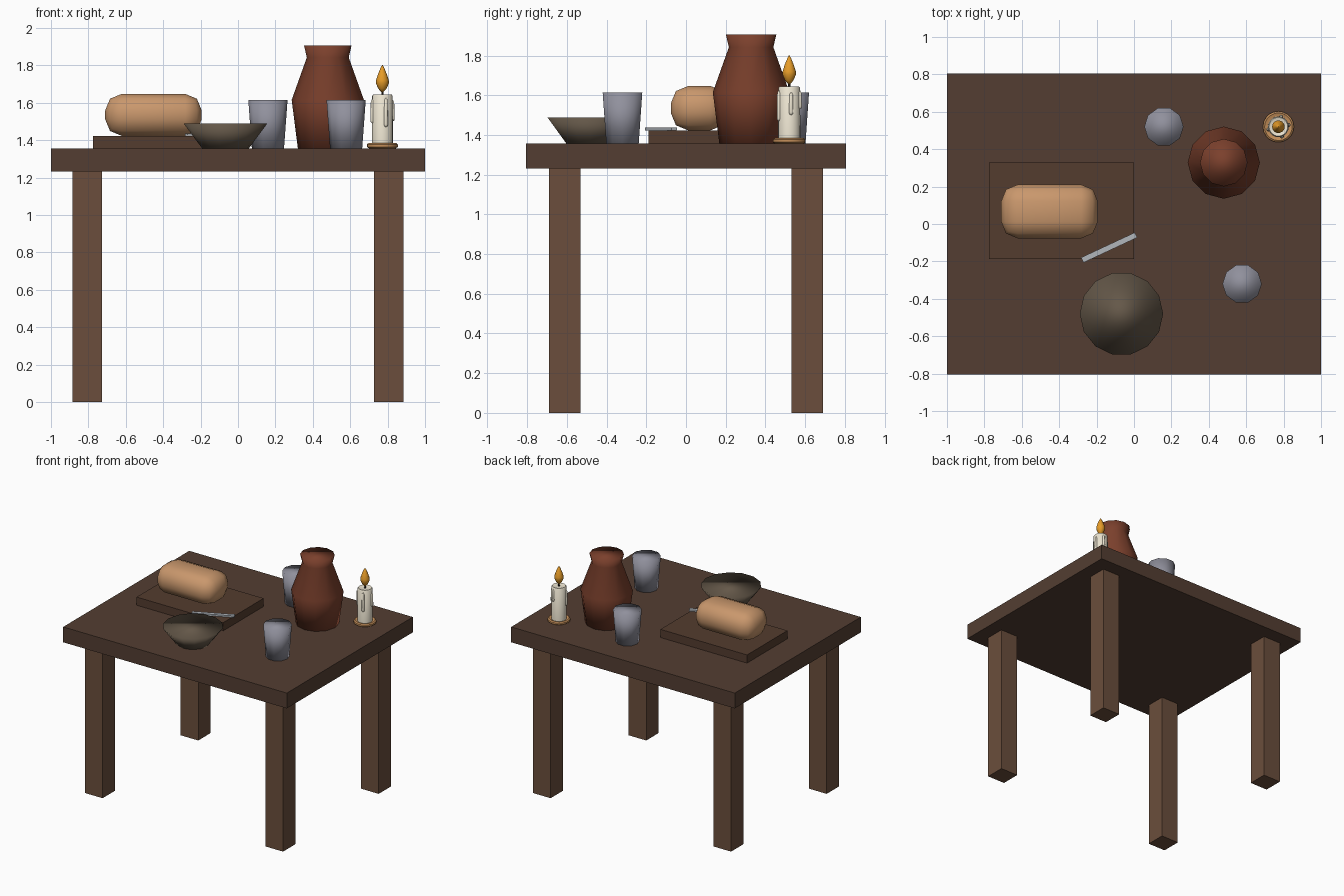
import bpy, bmesh, math
from mathutils import Matrix, Vector

if "Cube" in bpy.data.objects:
    bpy.data.objects.remove(bpy.data.objects["Cube"])

TOP = 1.356  # height of the table surface


def material(name, r, g, b):
    m = bpy.data.materials.new(name)
    m.diffuse_color = [(c / 255) ** 2.2 for c in (r, g, b)] + [1]
    m.use_nodes = True
    m.node_tree.nodes["Principled BSDF"].inputs["Base Color"].default_value = m.diffuse_color
    return m


TABLE = material("dark_wood", 84, 64, 53)
LEG = material("leg_wood", 106, 79, 62)
BOARD = material("board_wood", 84, 62, 50)
CRUST = material("crust", 200, 150, 108)
CLAY = material("clay", 122, 66, 48)
PEWTER = material("pewter", 143, 143, 155)
BOWL = material("bowl_clay", 100, 88, 74)
STEEL = material("steel", 175, 180, 186)
WAX = material("wax", 236, 228, 208)
BRASS = material("brass", 196, 142, 90)
FLAME = material("flame", 230, 155, 45)
WICK = material("wick", 45, 38, 32)


def finish(name, bm, mat, smooth=False):
    bmesh.ops.recalc_face_normals(bm, faces=bm.faces)
    for f in bm.faces:
        f.smooth = smooth
    me = bpy.data.meshes.new(name)
    bm.to_mesh(me)
    bm.free()
    me.materials.append(mat)
    ob = bpy.data.objects.new(name, me)
    bpy.context.collection.objects.link(ob)
    return ob


def box(name, center, size, mat, turn=0, bevel=0):
    bm = bmesh.new()
    bmesh.ops.create_cube(bm, size=1)
    bmesh.ops.scale(bm, vec=size, verts=bm.verts)
    if bevel:
        bmesh.ops.bevel(bm, geom=bm.edges[:], offset=bevel, segments=2,
                        profile=0.5, affect='EDGES')
    bmesh.ops.transform(bm, verts=bm.verts, matrix=Matrix.Translation(center)
                        @ Matrix.Rotation(math.radians(turn), 4, 'Z'))
    return finish(name, bm, mat, bevel > 0)


def lathe(name, x, y, profile, sides, mat, smooth=True):
    """Closed solid of revolution from (radius, z) points, capped at both ends."""
    bm = bmesh.new()
    rings = []
    for r, z in profile:
        angles = [math.tau * i / sides for i in range(sides)]
        rings.append([bm.verts.new((x + r * math.cos(a), y + r * math.sin(a), z))
                      for a in angles])
    for lo, hi in zip(rings, rings[1:]):
        for i in range(sides):
            j = (i + 1) % sides
            bm.faces.new((lo[i], lo[j], hi[j], hi[i]))
    bm.faces.new(rings[0][::-1])
    bm.faces.new(rings[-1])
    return finish(name, bm, mat, smooth)


# Table
box("table_top", (0, 0, 1.294), (2, 1.61, 0.124), TABLE)
for sx, side in ((-1, "left"), (1, "right")):
    for sy, end in ((-1, "front"), (1, "back")):
        box(f"{end}_{side}_leg", (sx * 0.807, sy * 0.611, 0.617),
            (0.158, 0.158, 1.234), LEG)

# Bread, board and knife
box("cutting_board", (-0.388, 0.07, 1.389), (0.775, 0.516, 0.066), BOARD)
box("bread_loaf", (-0.452, 0.067, 1.535), (0.516, 0.287, 0.224), CRUST, bevel=0.088)
box("knife", (-0.133, -0.126, 1.43), (0.317, 0.03, 0.013), STEEL, turn=25)

# Jug, bowl and cups
lathe("jug", 0.48, 0.328, [(0.16, TOP), (0.193, 1.615), (0.112, 1.842),
                           (0.127, 1.906)], 12, CLAY)
lathe("bowl", -0.067, -0.48, [(0.125, TOP), (0.223, 1.488)], 14, BOWL)
for name, x, y in (("back_cup", 0.16, 0.52), ("front_cup", 0.578, -0.32)):
    lathe(name, x, y, [(0.086, TOP), (0.105, 1.615)], 10, PEWTER)

# Candle on its dish
cx, cy = 0.772, 0.52
dish = lathe("candle_dish", cx, cy, [(0.072, TOP), (0.083, 1.364), (0.083, 1.377),
                                     (0.074, 1.384), (0.056, 1.378)], 20, BRASS)
candle = lathe("candle", cx, cy, [(0.056, 1.375), (0.055, 1.636), (0.05, 1.643),
                                  (0.036, 1.638)], 20, WAX)
lathe("wick", cx, cy, [(0.006, 1.635), (0.005, 1.67)], 8, WICK)
lathe("flame", cx, cy, [(0.004, 1.655), (0.022, 1.675), (0.034, 1.703), (0.034, 1.72),
                        (0.024, 1.752), (0.011, 1.783), (0.001, 1.802)], 14, FLAME)

# Wax drips down the candle
for i, (deg, low, high) in enumerate(((195, 1.49, 1.62), (290, 1.47, 1.625),
                                      (10, 1.50, 1.615), (75, 1.53, 1.625))):
    a = math.radians(deg)
    lathe(f"wax_drip_{i + 1}", cx + 0.055 * math.cos(a), cy + 0.055 * math.sin(a),
          [(0.002, low), (0.009, low + 0.005), (0.011, low + 0.014),
           (0.009, high - 0.012), (0.002, high)], 10, WAX)

for ob in (dish, candle):
    bpy.ops.object.select_all(action='DESELECT')
    ob.select_set(True)
    bpy.context.view_layer.objects.active = ob
    bpy.ops.object.shade_smooth_by_angle(angle=math.radians(40))
